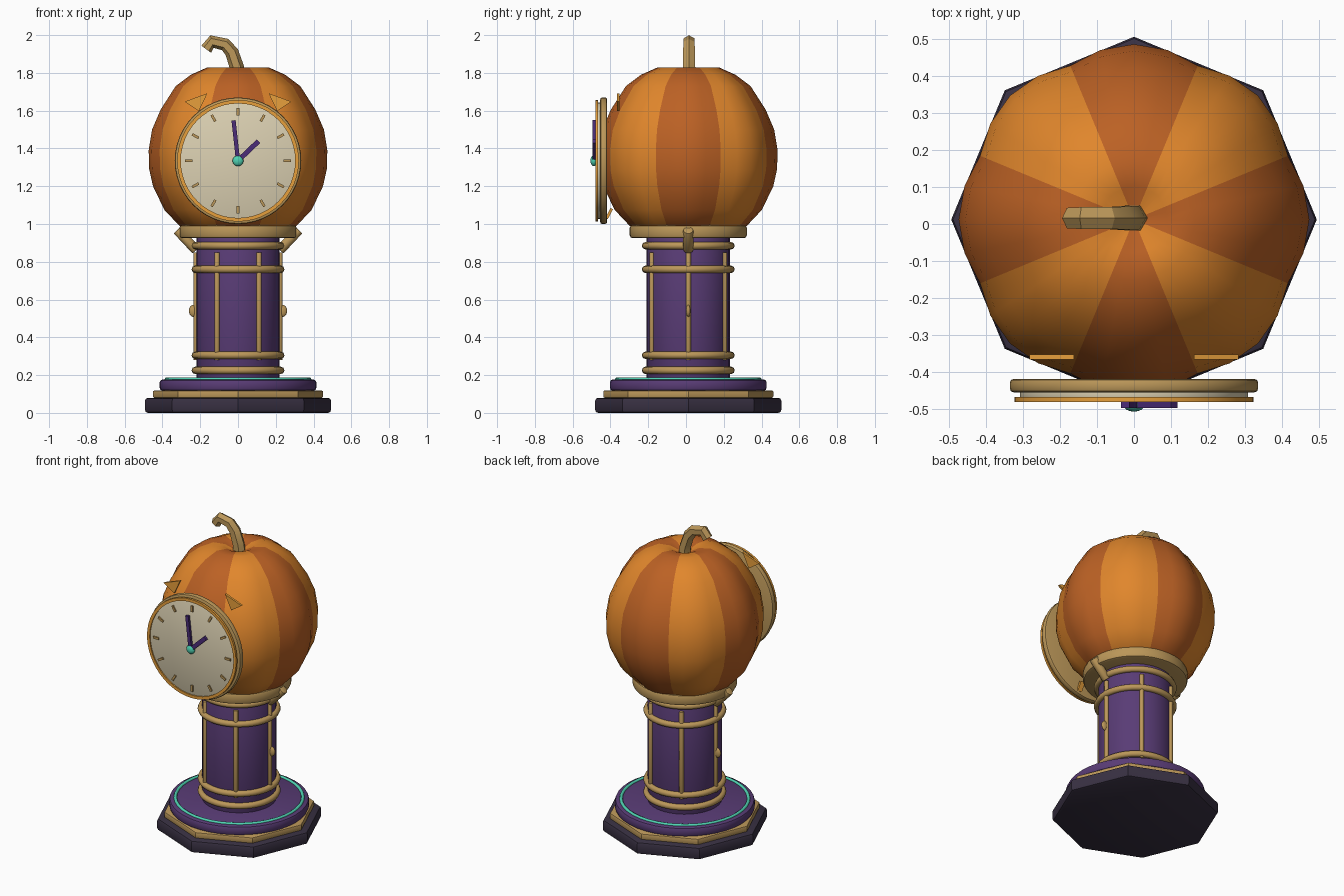
import bpy, bmesh, math
from mathutils import Vector, Matrix

if "Cube" in bpy.data.objects:
    bpy.data.objects.remove(bpy.data.objects["Cube"])

CY = 0.012  # y of the main vertical axis


def mat(name, r, g, b):
    m = bpy.data.materials.new(name)
    m.diffuse_color = (r, g, b, 1)
    m.use_nodes = True
    m.node_tree.nodes["Principled BSDF"].inputs["Base Color"].default_value = m.diffuse_color
    return m


GOLD = mat("aged_gold", 0.50, 0.31, 0.10)
TRIM = mat("orange_gold", 0.80, 0.35, 0.045)
LIGHT = mat("light_orange", 0.75, 0.24, 0.025)
DARK = mat("dark_orange", 0.50, 0.12, 0.018)
PURPLE = mat("purple", 0.10, 0.045, 0.18)
HAND = mat("hand_purple", 0.07, 0.025, 0.19)
SLATE = mat("dark_slate", 0.04, 0.03, 0.055)
TEAL = mat("teal", 0.08, 0.65, 0.45)
CREAM = mat("cream", 0.72, 0.64, 0.45)


def finish(name, bm, mats, loc=(0, 0, 0), rot=(0, 0, 0), smooth=30):
    bmesh.ops.remove_doubles(bm, verts=bm.verts, dist=1e-5)
    bmesh.ops.recalc_face_normals(bm, faces=bm.faces)
    me = bpy.data.meshes.new(name)
    bm.to_mesh(me)
    bm.free()
    ob = bpy.data.objects.new(name, me)
    bpy.context.collection.objects.link(ob)
    for m in mats:
        me.materials.append(m)
    ob.location, ob.rotation_euler = loc, rot
    if smooth:
        bpy.ops.object.select_all(action='DESELECT')
        ob.select_set(True)
        bpy.context.view_layer.objects.active = ob
        bpy.ops.object.shade_smooth_by_angle(angle=math.radians(smooth))
    return ob


def grid(bm, rings, close=False):
    """Skin a list of closed rings of points; cap the ends or join them."""
    vs = [[bm.verts.new(p) for p in ring] for ring in rings]
    n = len(vs[0])
    pairs = list(zip(vs, vs[1:])) + ([(vs[-1], vs[0])] if close else [])
    for a, b in pairs:
        for i in range(n):
            j = (i + 1) % n
            bm.faces.new((a[i], a[j], b[j], b[i])).material_index = 0
    if not close:
        bm.faces.new(vs[0])
        bm.faces.new(vs[-1])


def lathe(name, prof, sides, m, close=False, loc=(0, CY, 0), rot=(0, 0, 0), smooth=30):
    bm = bmesh.new()
    ang = [2 * math.pi * i / sides for i in range(sides)]
    grid(bm, [[(r * math.cos(a), r * math.sin(a), z) for a in ang] for r, z in prof], close)
    return finish(name, bm, [m], loc, rot, smooth)


def disc(name, r, z0, z1, sides, m, b=0.012, **kw):
    c = b * 0.3
    prof = [(r - b, z0), (r - c, z0 + c), (r, z0 + b), (r, z1 - b), (r - c, z1 - c), (r - b, z1)]
    return lathe(name, prof, sides, m, **kw)


def torus(name, R, r, z, m, **kw):
    prof = [(R + r * math.cos(k * math.pi / 4), z + r * math.sin(k * math.pi / 4)) for k in range(8)]
    return lathe(name, prof, 40, m, close=True, smooth=60, **kw)


def rod(name, a, b, r, m, sides=10):
    a, b = Vector(a), Vector(b)
    q = (b - a).to_track_quat('Z', 'Y').to_euler()
    return disc(name, r, 0, (b - a).length, sides, m, b=0.004, loc=a, rot=q, smooth=40)


def box(name, size, loc, rot, m):
    bm = bmesh.new()
    bmesh.ops.create_cube(bm, size=1, matrix=Matrix.Diagonal((*size, 1)))
    return finish(name, bm, [m], loc, rot, 0)


def ball(name, size, loc, m):
    bm = bmesh.new()
    bmesh.ops.create_uvsphere(bm, u_segments=16, v_segments=10, radius=1,
                              matrix=Matrix.Diagonal((*size, 1)))
    return finish(name, bm, [m], loc, smooth=60)


# Stepped base
disc("base_plinth", 0.493, 0, 0.08, 8, SLATE, b=0.016)
disc("base_gold_step", 0.45, 0.08, 0.118, 8, GOLD, b=0.006)
disc("base_round_step", 0.415, 0.117, 0.177, 40, PURPLE, b=0.016)
torus("base_glow_ring", 0.378, 0.010, 0.178, TEAL)

# Column with rings, bars and side knobs
disc("column", 0.22, 0.17, 0.95, 32, PURPLE, b=0.004)
for i, z in enumerate((0.225, 0.305, 0.76, 0.885)):
    torus(f"column_ring_{i}", 0.226, 0.020, z, GOLD)
for i in range(6):
    a = i * math.pi / 3
    x, y = 0.222 * math.cos(a), CY + 0.222 * math.sin(a)
    rod(f"column_bar_{i}", (x, y, 0.28), (x, y, 0.85), 0.014, GOLD)
for s in (-1, 1):
    ball(f"column_knob_{s}", (0.025, 0.012, 0.032), (0.235 * s, CY, 0.54), GOLD)
    rod(f"collar_bracket_{s}", (0.222 * s, CY, 0.862), (0.322 * s, CY, 0.968), 0.027, GOLD)
disc("collar", 0.31, 0.925, 0.995, 40, GOLD, b=0.015)

# Pumpkin with eight lobes in alternating colours
PROF = [(0.02, 1.79), (0.09, 1.823), (0.165, 1.828), (0.25, 1.79), (0.33, 1.73), (0.41, 1.605),
        (0.455, 1.5), (0.473, 1.39), (0.470, 1.29), (0.45, 1.2), (0.39, 1.075), (0.31, 0.99),
        (0.2, 0.94), (0.05, 0.93)]
bm = bmesh.new()
rings = []
for r, z in PROF:
    ring = []
    for i in range(32):
        a = 2 * math.pi * i / 32
        k = r * (0.95 + 0.05 * abs(math.cos(4 * a)))
        ring.append((k * math.cos(a), k * math.sin(a), z))
    rings.append(ring)
grid(bm, rings)
for f in bm.faces:
    c = f.calc_center_median()
    lobe = round(math.atan2(c.y, c.x) / (math.pi / 4))
    f.material_index = lobe % 2
finish("pumpkin", bm, [DARK, LIGHT], (0, CY, 0), smooth=45)

# Bent six-sided stem
path = [(0.0, 1.77, 0.040), (-0.006, 1.83, 0.038), (-0.033, 1.91, 0.036),
        (-0.068, 1.95, 0.034), (-0.138, 1.966, 0.034), (-0.168, 1.925, 0.032)]
pts = [Vector((x, 0, z)) for x, z, r in path]
bm = bmesh.new()
rings = []
for i, p in enumerate(pts):
    t = (pts[min(i + 1, 5)] - pts[max(i - 1, 0)]).normalized()
    n = Vector((t.z, 0, -t.x))
    r = path[i][2]
    rings.append([p + r * (math.cos(k * math.pi / 3) * n + Vector((0, math.sin(k * math.pi / 3), 0)))
                  for k in range(6)])
grid(bm, rings)
finish("stem", bm, [GOLD], (0, CY + 0.004, 0), smooth=30)

# Clock: lathed along -y
CZ = 1.335
face = dict(loc=(0, 0, CZ), rot=(math.pi / 2, 0, 0))
disc("clock_bezel", 0.335, 0.418, 0.454, 48, GOLD, b=0.010, **face)
disc("clock_dial", 0.308, 0.44, 0.472, 48, CREAM, b=0.003, **face)
lathe("clock_rim", [(0.303, 0.466), (0.322, 0.466), (0.322, 0.480), (0.303, 0.480)], 48, TRIM,
      close=True, **face)
for i in range(12):
    a = i * math.pi / 6
    box(f"hour_mark_{i}", (0.014, 0.012, 0.04),
        (0.26 * math.sin(a), -0.474, CZ + 0.26 * math.cos(a)), (0, a, 0), GOLD)
for name, a, length, w in (("minute_hand", -0.11, 0.215, 0.022), ("hour_hand", 0.81, 0.15, 0.026)):
    h = length / 2
    box(name, (w, 0.016, length), (h * math.sin(a), -0.488, CZ + h * math.cos(a)), (0, a, 0), HAND)
ball("clock_hub", (0.029, 0.018, 0.029), (0, -0.488, CZ), TEAL)

# Carved-face trim: triangular eyes and small teeth behind the clock
for s in (-1, 1):
    bm = bmesh.new()
    tri = [(0.282, 1.648), (0.162, 1.692), (0.207, 1.598)]
    grid(bm, [[(s * x, y, z) for x, z in tri] for y in (-0.366, -0.352)])
    finish(f"eye_{s}", bm, [TRIM], smooth=0)
    box(f"tooth_{s}", (0.03, 0.014, 0.06), (0.07 * s, -0.407, 1.055), (math.radians(-27), 0, 0), TRIM)
